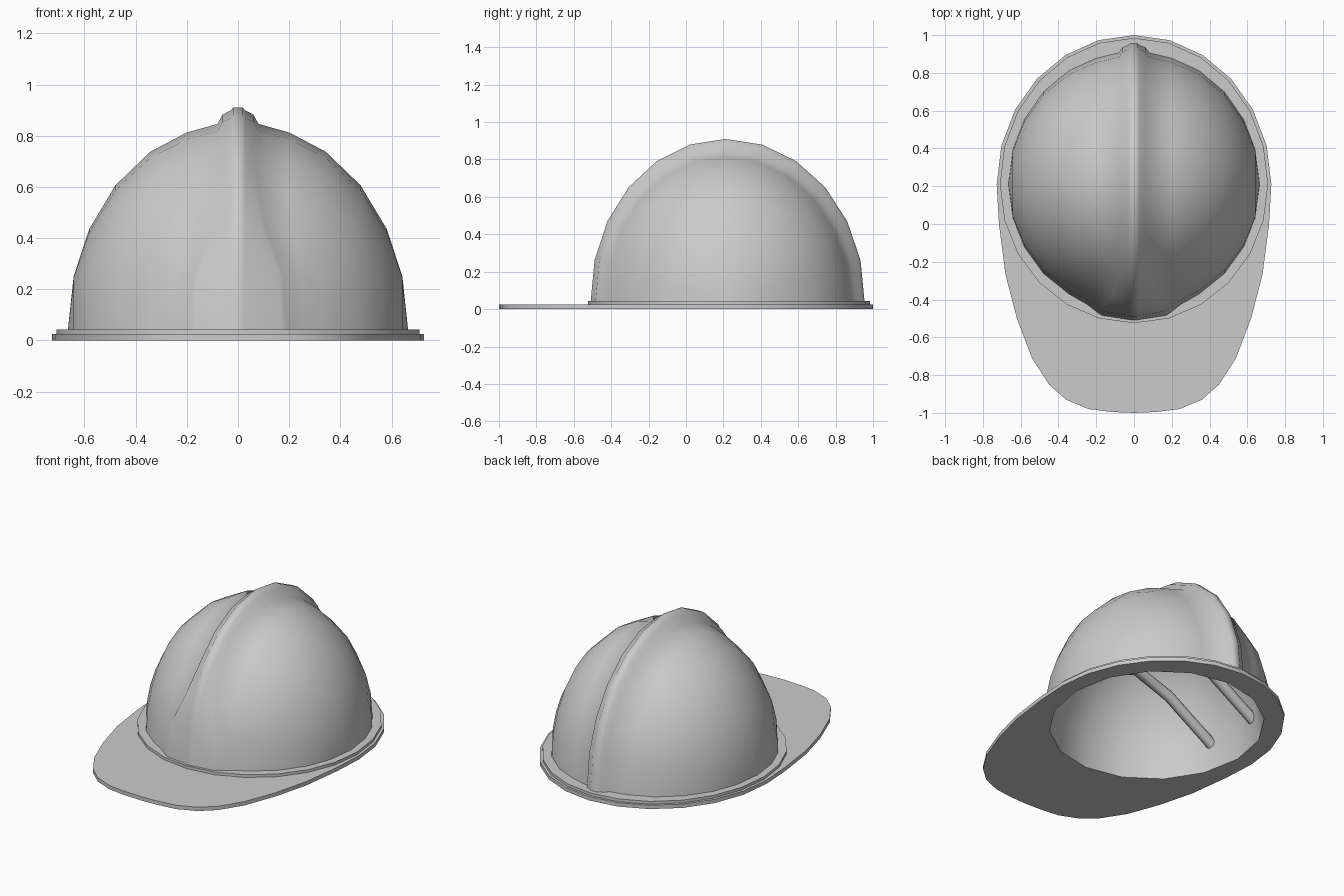
import bpy, bmesh
from math import sin, cos, pi, sqrt, radians

if "Cube" in bpy.data.objects:
    bpy.data.objects.remove(bpy.data.objects["Cube"])

CY = 0.21      # dome centre in y
Z0 = 0.04      # level where the dome meets the rim
RX = 0.665     # dome half width


def ellipse(n, rx, back, front):
    pts = []
    for i in range(n):
        a = 2 * pi * i / n
        pts.append((rx * cos(a), CY + (back if sin(a) > 0 else front) * sin(a)))
    return pts


def mesh_grid(name, rows, close=False, flip=False, angle=40):
    """Skin a list of equal-length rows of points."""
    bm = bmesh.new()
    vs = [[bm.verts.new(p) for p in r] for r in rows]
    n = len(rows[0])
    for a, b in zip(vs, vs[1:]):
        for i in range(n if close else n - 1):
            j = (i + 1) % n
            f = [a[i], a[j], b[j], b[i]]
            bm.faces.new(f[::-1] if flip else f)
    bmesh.ops.remove_doubles(bm, verts=bm.verts, dist=0.0005)
    me = bpy.data.meshes.new(name)
    bm.to_mesh(me)
    bm.free()
    ob = bpy.data.objects.new(name, me)
    bpy.context.collection.objects.link(ob)
    finish(ob, angle)
    return ob


def finish(ob, angle):
    bpy.ops.object.select_all(action='DESELECT')
    ob.select_set(True)
    bpy.context.view_layer.objects.active = ob
    if ob.type == 'CURVE':
        bpy.ops.object.convert(target='MESH')
    bpy.ops.object.shade_smooth_by_angle(angle=radians(angle))


def half_dome(name, n, rings, z0, rx, ry, rz, flip=False):
    rows = []
    for k in range(rings + 1):
        t = pi / 2 * k / rings
        c = cos(t)
        rows.append([(x, y, z0 + rz * sin(t)) for x, y in ellipse(n, rx * c, ry * c, ry * c)])
    return mesh_grid(name, rows, True, flip)


def plate(name, outlines, z_low, z_high):
    """Flat slab from an outer outline with a hole."""
    cu = bpy.data.curves.new(name, 'CURVE')
    cu.dimensions = '2D'
    cu.fill_mode = 'BOTH'
    cu.extrude = (z_high - z_low) / 2
    for pts in outlines:
        s = cu.splines.new('POLY')
        s.points.add(len(pts) - 1)
        for p, (x, y) in zip(s.points, pts):
            p.co = (x, y, 0, 1)
        s.use_cyclic_u = True
    ob = bpy.data.objects.new(name, cu)
    ob.location.z = (z_low + z_high) / 2
    bpy.context.collection.objects.link(ob)
    finish(ob, 30)


# Outer shell: one profile with a raised centre ridge, swept from back to front;
# the ridge flares into a badge plate at the lower front
rows = []
for k in range(13):
    t = pi * k / 12                      # 0 at the back, pi at the front
    f = {12: 1.0, 11: 0.9, 10: 0.25}.get(k, 0.0)
    hs = 0.75 + 0.25 * sin(t)
    half = [(0.019, 0.06 * hs), (0.028, 0.05 * hs + 0.004 * f),
            (0.06 + 0.11 * f, 0.036 * hs + 0.016 * f),
            (0.08 + 0.11 * f, 0.002 + 0.034 * f), (0.2 + 0.05 * f, 0.01 * f)]
    half += [(RX * sin(radians(a)), h) for a, h in
             ((31, 0.004), (46, 0.006), (61, 0.005), (75, 0.003), (90, 0))]
    prof = [(-x, h) for x, h in half[::-1]] + half
    ry = 0.70 if k < 6 else 0.675
    row = []
    for x, h in prof:
        s = sqrt(max(0, 1 - (x / RX) ** 2))
        row.append((x, CY + s * (ry + h) * cos(t), Z0 + s * (0.81 + h) * sin(t)))
    rows.append(row)
mesh_grid("shell_outer", rows, angle=60)

# Inner lining of the shell
half_dome("shell_inner", 16, 6, 0.0, 0.623, 0.652, 0.775, flip=True)

# Brim with front visor, and the stepped rim above it
hole = ellipse(16, 0.623, 0.652, 0.652)
back = ellipse(24, 0.727, 0.79, 0.79)[:13]
side = [(0.715, 0.0), (0.68, -0.27), (0.62, -0.5), (0.54, -0.71),
        (0.45, -0.85), (0.36, -0.93), (0.24, -0.98), (0.12, -0.995)]
front = [(-x, y) for x, y in side] + [(0, -1.0)] + side[::-1]
plate("brim", [back + front, hole], 0.0, 0.025)
plate("rim_step", [ellipse(24, 0.71, 0.775, 0.735), hole], 0.025, 0.043)

# Two straps across the inside of the shell, arched in the middle
arch = [(-0.585, 0.165), (-0.25, 0.375), (0, 0.46), (0.25, 0.375), (0.585, 0.165)]
for i, y in enumerate((CY - 0.19, CY + 0.19)):
    cu = bpy.data.curves.new("head_strap", 'CURVE')
    cu.dimensions = '3D'
    cu.bevel_depth = 0.033
    cu.bevel_resolution = 2
    cu.use_fill_caps = True
    s = cu.splines.new('POLY')
    s.points.add(len(arch) - 1)
    for p, (x, z) in zip(s.points, arch):
        p.co = (x, y, z, 1)
    ob = bpy.data.objects.new("head_strap_%d" % (i + 1), cu)
    bpy.context.collection.objects.link(ob)
    finish(ob, 50)
